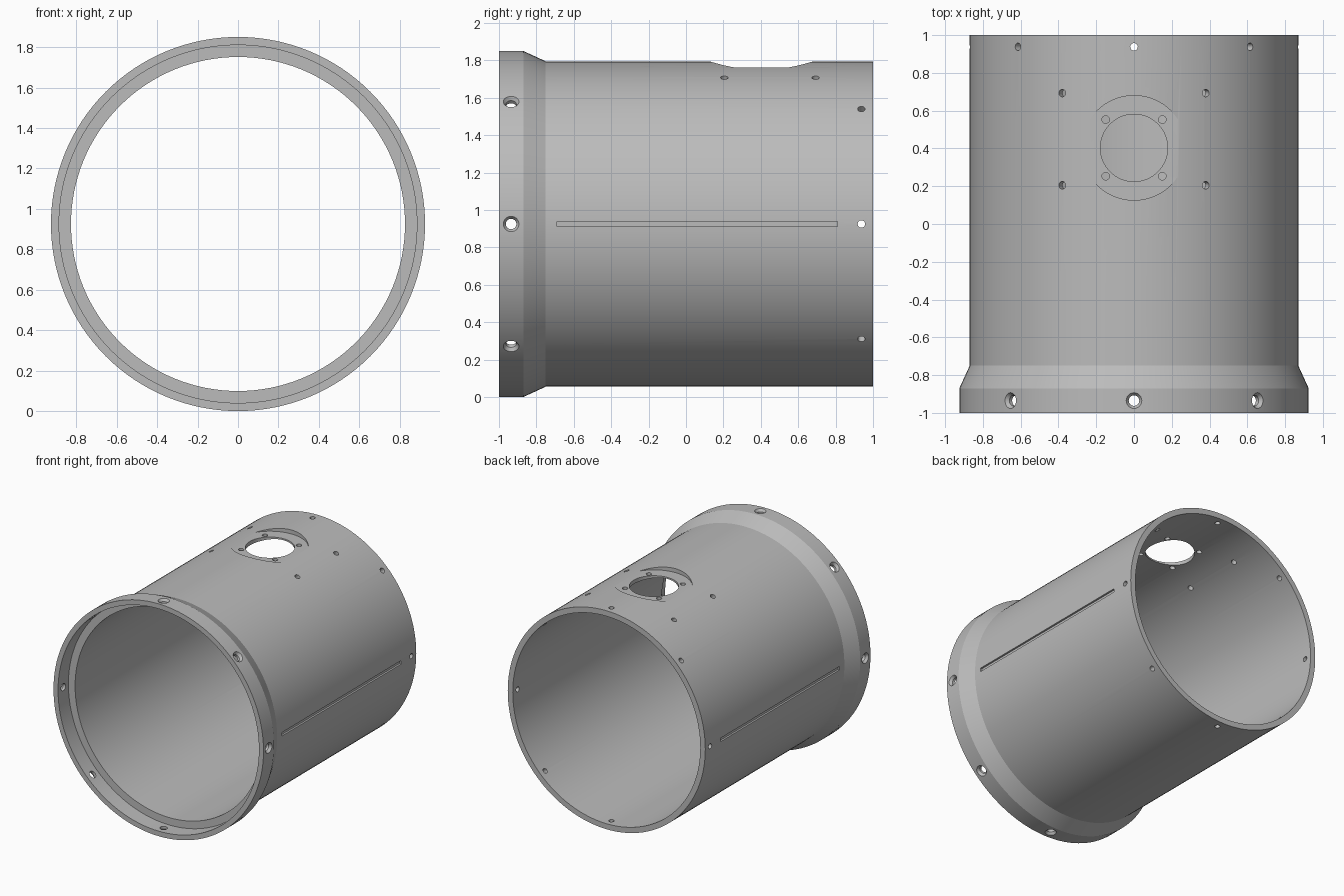
import bpy, bmesh
from math import asin, cos, pi, sin, radians
from mathutils import Matrix

cube = bpy.data.objects.get("Cube")
if cube:
    bpy.data.objects.remove(cube)

AXIS_Z = 0.925
TUBE_R, BORE_R, COLLAR_R, RECESS_R = 0.87, 0.826, 0.925, 0.885

grey = bpy.data.materials.new("grey_metal")
grey.use_nodes = True
GREY = (0.5, 0.5, 0.5, 1)
grey.diffuse_color = GREY
grey.node_tree.nodes["Principled BSDF"].inputs["Base Color"].default_value = GREY


def lathe(bm, profile, matrix, steps, closed=False):
    """Spin (radius, height) points about local z; cap the ends unless closed."""
    rings = [[bm.verts.new(matrix @ Matrix.Rotation(2 * pi * i / steps, 4, 'Z')
                           @ Matrix.Translation((r, 0, h)).translation)
              for i in range(steps)] for r, h in profile]
    pairs = list(zip(rings, rings[1:]))
    if closed:
        pairs.append((rings[-1], rings[0]))
    else:
        bm.faces.new(rings[0])
        bm.faces.new(rings[-1])
    for a, b in pairs:
        for i in range(steps):
            j = (i + 1) % steps
            bm.faces.new((a[i], a[j], b[j], b[i]))


def finish(bm, name):
    bmesh.ops.recalc_face_normals(bm, faces=bm.faces)
    mesh = bpy.data.meshes.new(name)
    bm.to_mesh(mesh)
    bm.free()
    mesh.materials.append(grey)
    obj = bpy.data.objects.new(name, mesh)
    bpy.context.collection.objects.link(obj)
    return obj


def radial(y, angle):
    """Frame on the tube axis whose z points outward at an angle from the top."""
    return Matrix.Translation((0, y, AXIS_Z)) @ Matrix.Rotation(angle, 4, 'Y')


# Tube wall with a flared collar and a stepped recess at the front
bm = bmesh.new()
wall = [(RECESS_R, -1), (COLLAR_R, -1), (COLLAR_R, -0.87), (TUBE_R, -0.75),
        (TUBE_R, 1), (BORE_R, 1), (BORE_R, -0.87), (RECESS_R, -0.87)]
lathe(bm, wall, Matrix.Translation((0, 0, AXIS_Z)) @ Matrix.Rotation(-pi / 2, 4, 'X'),
      128, closed=True)
tube = finish(bm, "tube_body")

# First cuts: radial screw holes, side slots and the flat pocket on top
bm = bmesh.new()
plain = [(0.02, 0.75), (0.02, 1)]
countersunk = [(0.028, 0.8), (0.028, 0.905), (0.042, 0.925), (0.042, 1)]
for k in range(8):
    lathe(bm, countersunk, radial(-0.935, k * pi / 4), 24)
    lathe(bm, plain, radial(0.938, k * pi / 4), 20)
for side in (-1, 1):
    for y in (0.205, 0.693):
        lathe(bm, plain, radial(y, side * asin(0.38 / TUBE_R)), 20)
    bmesh.ops.create_cube(bm, size=1, matrix=Matrix.Translation((side * 0.905, 0.06, AXIS_Z))
                          @ Matrix.Diagonal((0.1, 1.5, 0.028, 1)))
lathe(bm, [(0.277, 0.838), (0.277, 1)], radial(0.403, 0), 64)
outer_cutter = finish(bm, "hole_and_pocket_cutter")

# Second cuts: port through the pocket floor and its four screw holes
bm = bmesh.new()
lathe(bm, [(0.178, 0.6), (0.178, 1)], radial(0.403, 0), 64)
for k in range(4):
    a = pi / 4 + k * pi / 2
    lathe(bm, plain, Matrix.Translation((0.212 * cos(a), 0.212 * sin(a), 0)) @ radial(0.403, 0), 20)
port_cutter = finish(bm, "port_cutter")

for cutter in (outer_cutter, port_cutter):
    mod = tube.modifiers.new(cutter.name, 'BOOLEAN')
    mod.operation = 'DIFFERENCE'
    mod.solver = 'EXACT'
    mod.object = cutter
    cutter.hide_render = True

# Apply the cuts, drop the cutters and smooth the curved walls
bpy.ops.object.select_all(action='DESELECT')
bpy.context.view_layer.objects.active = tube
tube.select_set(True)
for mod in list(tube.modifiers):
    bpy.ops.object.modifier_apply(modifier=mod.name)
for cutter in (outer_cutter, port_cutter):
    bpy.data.objects.remove(cutter)
bpy.ops.object.shade_smooth_by_angle(angle=radians(20))
